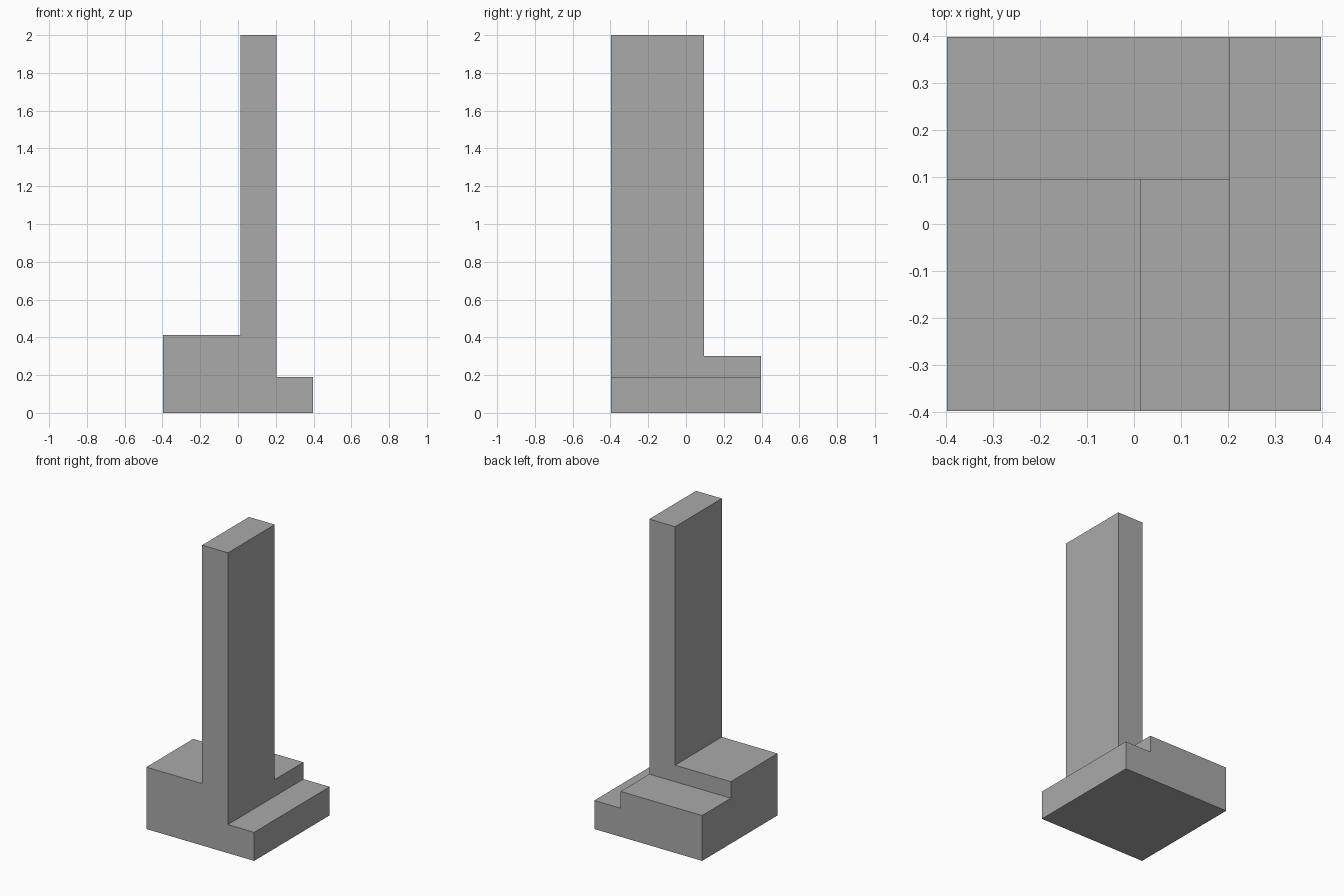
import bpy
import bmesh
from mathutils import Vector

default_cube = bpy.data.objects.get("Cube")
if default_cube:
    bpy.data.objects.remove(default_cube, do_unlink=True)

HALF = 0.397
STEP_X, TOWER_X, BACK_Y = 0.204, 0.014, 0.095
STEP_Z, BACK_Z, SHOULDER_Z, TOWER_Z = 0.19, 0.302, 0.412, 2.0

# One flat grey for the whole block
grey = bpy.data.materials.new("plain_grey")
grey.use_nodes = True
colour = (0.4, 0.4, 0.4, 1.0)
grey.diffuse_color = colour
grey.node_tree.nodes["Principled BSDF"].inputs["Base Color"].default_value = colour


def top_face(bm, x, y):
    """The upward face whose bounds contain the given plan position."""
    for f in bm.faces:
        xs = [v.co.x for v in f.verts]
        ys = [v.co.y for v in f.verts]
        if f.normal.z > 0.9 and min(xs) < x < max(xs) and min(ys) < y < max(ys):
            return f


def split_and_raise(bm, x, y, height, cut_point, cut_normal):
    """Cut the top face along a line, then extrude the piece at (x, y)."""
    face = top_face(bm, x, y)
    bmesh.ops.bisect_plane(bm, geom=[face, *face.edges, *face.verts],
                           plane_co=cut_point, plane_no=cut_normal)
    bm.normal_update()
    raised = bmesh.ops.extrude_discrete_faces(bm, faces=[top_face(bm, x, y)])["faces"]
    for v in raised[0].verts:
        v.co.z = height
    bm.normal_update()


# Base slab
bm = bmesh.new()
bmesh.ops.create_cube(bm, size=1)
for v in bm.verts:
    v.co = Vector((v.co.x * 2 * HALF, v.co.y * 2 * HALF, (v.co.z + 0.5) * STEP_Z))
bm.normal_update()

# Back step, front shoulder and tall tower, each raised from the one before
split_and_raise(bm, 0.1, -0.2, BACK_Z, (STEP_X, 0, 0), (1, 0, 0))
split_and_raise(bm, 0.1, -0.2, SHOULDER_Z, (0, BACK_Y, 0), (0, 1, 0))
split_and_raise(bm, 0.1, -0.2, TOWER_Z, (TOWER_X, 0, 0), (1, 0, 0))

# Merge the coplanar walls into clean flat faces
bmesh.ops.dissolve_limit(bm, angle_limit=0.01, verts=bm.verts, edges=bm.edges)
bmesh.ops.recalc_face_normals(bm, faces=bm.faces)

mesh = bpy.data.meshes.new("stepped_tower")
bm.to_mesh(mesh)
bm.free()
mesh.materials.append(grey)
bpy.context.collection.objects.link(bpy.data.objects.new("stepped_tower", mesh))
